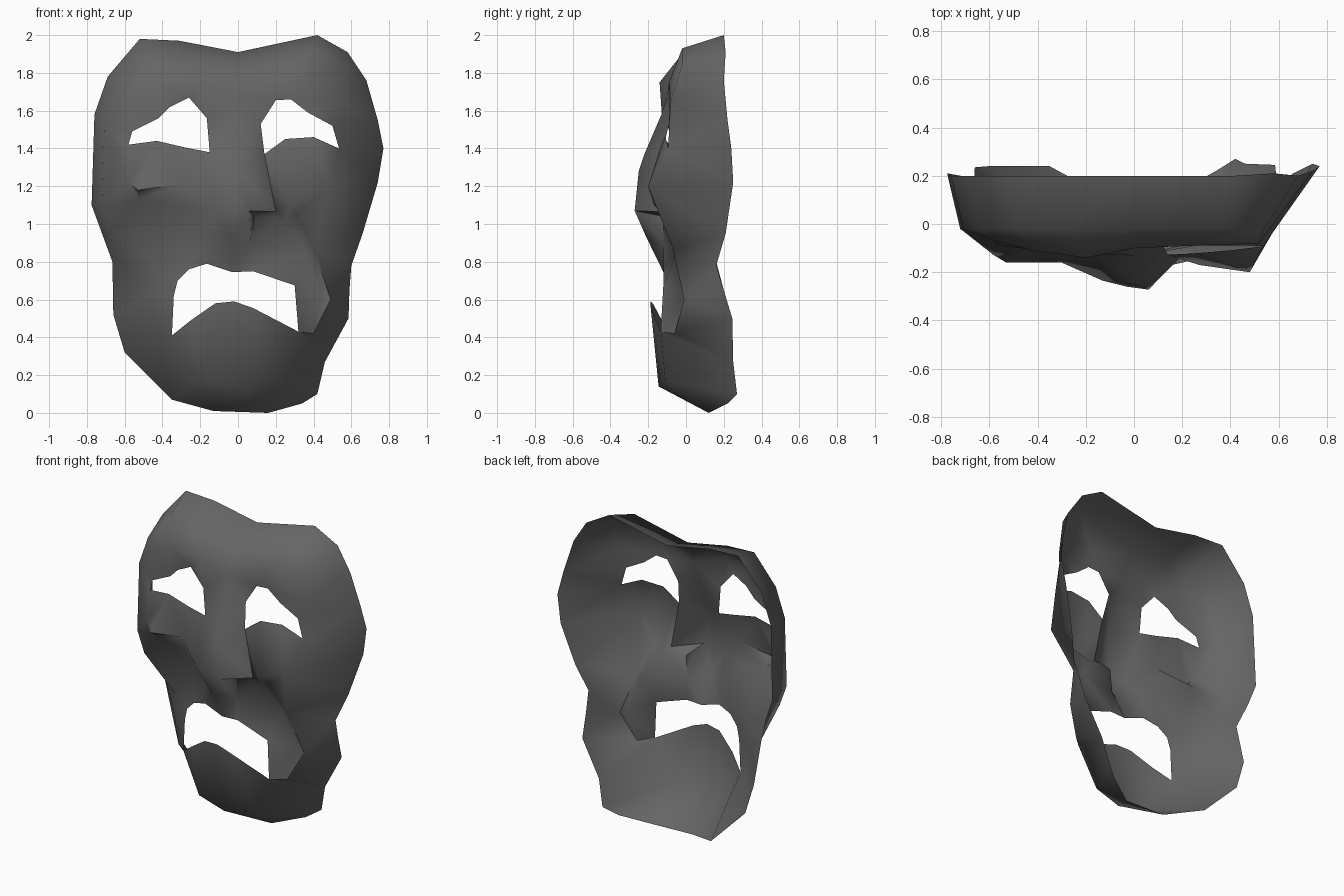
import bpy, bmesh
from mathutils import Vector
from mathutils.geometry import delaunay_2d_cdt

if "Cube" in bpy.data.objects:
    bpy.data.objects.remove(bpy.data.objects["Cube"])

# back rim of the shell (x, y, z), clockwise from the top centre
rim = [(0, .2, 1.91), (.42, .2, 2.0), (.58, .21, 1.91), (.68, .2, 1.76), (.74, .22, 1.55),
       (.77, .24, 1.4), (.74, .25, 1.22), (.66, .21, .95), (.60, .16, .78), (.59, .2, .65),
       (.585, .245, .5), (.46, .25, .27), (.42, .27, .1), (.34, .22, .05), (.16, .12, 0),
       (-.13, .12, .01), (-.35, .24, .07), (-.6, .24, .32), (-.66, .235, .52),
       (-.665, .16, .8), (-.72, .2, .95), (-.775, .21, 1.1), (-.76, .2, 1.58),
       (-.69, .2, 1.78), (-.52, .2, 1.98), (-.31, .2, 1.97)]

# openings (x, z); their depth follows simple curves
left_eye = [(-.58, 1.42), (-.56, 1.49), (-.42, 1.56), (-.36, 1.62), (-.26, 1.67),
            (-.165, 1.56), (-.15, 1.38), (-.28, 1.405), (-.43, 1.44)]
right_eye = [(.14, 1.37), (.12, 1.53), (.2, 1.655), (.28, 1.66), (.37, 1.59),
             (.5, 1.52), (.535, 1.4), (.4, 1.46), (.25, 1.45)]
mouth = [(-.35, .41), (-.34, .62), (-.32, .7), (-.26, .76), (-.165, .79), (-.03, .745),
         (.08, .75), (.3, .675), (.32, .43), (.08, .555), (-.02, .59), (-.12, .58), (-.25, .49)]

def eye_depth(x, z):
    return -.09 if x > 0 and z > 1.5 else -.13 + .13 * x * x

def mouth_depth(x, z):
    if z > .6:
        return -.12 + (.45 * x * x if x < 0 else 0)
    return -.19 + (1.0 if x < 0 else .55) * x * x

# ridges and valleys of the face (x, y, z), each a crease line
creases = {
    "nose": [(0, -.13, 1.58), (.02, -.22, 1.37), (0, -.25, 1.28), (-.03, -.26, 1.08), (-.04, -.21, .93)],
    "nostril_left": [(-.03, -.26, 1.08), (-.13, -.235, 1.07), (-.155, -.12, .93), (-.04, -.21, .93)],
    "nostril_right": [(-.03, -.26, 1.08), (.06, -.272, 1.07), (.07, -.12, .89), (-.04, -.21, .93)],
    "nose_wing": [(.06, -.272, 1.07), (.2, -.13, 1.065)],
    "nose_wing_under": [(.085, -.12, 1.04), (.19, -.1, 1.04)],
    "cheek_left": [(-.58, -.13, 1.22), (-.53, -.16, 1.18), (-.3, -.16, 1.21)],
    "cheek_left_under": [(-.52, -.08, 1.13), (-.3, -.11, 1.1)],
    "cheek_right": [(.27, -.17, 1.1), (.48, -.2, 1.2)],
    "fold_left": [(-.25, -.1, 1.0), (-.42, -.04, .75)],
    "fold_right": [(.27, -.17, 1.1), (.3, -.12, 1.05), (.4, -.07, .87), (.49, -.01, .6)],
    "fold_right_under": [(.25, -.09, 1.02), (.36, -.045, .86), (.44, .0, .62)],
    "brow": [(-.58, -.07, 1.69), (-.42, -.11, 1.75), (-.2, -.14, 1.75), (0, -.1, 1.68),
             (.25, -.09, 1.75), (.52, -.08, 1.65)],
    "chin": [(-.2, -.12, .18), (0, -.145, .14), (.2, -.11, .17)],
    "jaw_left": [(-.42, -.02, .42), (-.47, .0, .62)],
    "jaw_right": [(.4, -.06, .42), (.44, .0, .62)]}

pts, edges, index = [], [], {}

def add_line(line, closed=False):
    ids = []
    for p in line:
        if p not in index:
            index[p] = len(pts)
            pts.append(Vector(p))
        ids.append(index[p])
    edges.extend(zip(ids, ids[1:]))
    if closed:
        edges.append((ids[-1], ids[0]))

def inside(x, z, loop):
    hit = False
    for (x1, z1), (x2, z2) in zip(loop, loop[1:] + loop[:1]):
        if (z1 > z) != (z2 > z) and x < x1 + (z - z1) / (z2 - z1) * (x2 - x1):
            hit = not hit
    return hit

# rim, and the edge where the left and top walls turn into the face
add_line(rim, True)
add_line([(x * .93, -.02, 1 + (z - 1) * .93) for x, y, z in rim[-6:] + rim[:3]])
for loop, depth in ((left_eye, eye_depth), (right_eye, eye_depth), (mouth, mouth_depth)):
    add_line([(x, depth(x, z), z) for x, z in loop], True)
for line in creases.values():
    add_line(line)

# triangulate in the front plane, then push each point to its depth
out = delaunay_2d_cdt([Vector((p.x, p.z)) for p in pts], edges, [], 0, 1e-5)
verts2d, faces, origin = out[0], out[2], out[3]
outer = [(x, z) for x, y, z in rim]
bm = bmesh.new()
bv = []
for v, o in zip(verts2d, origin):
    y = pts[o[0]].y if o else -.1
    bv.append(bm.verts.new((v.x, y, v.y)))
for f in faces:
    cx = sum(verts2d[i].x for i in f) / len(f)
    cz = sum(verts2d[i].y for i in f) / len(f)
    if inside(cx, cz, outer) and not any(inside(cx, cz, h) for h in (left_eye, right_eye, mouth)):
        bm.faces.new([bv[i] for i in f])
bmesh.ops.delete(bm, geom=[v for v in bm.verts if not v.link_faces], context='VERTS')
bm.normal_update()
for f in bm.faces:
    if f.normal.y > 0:
        f.normal_flip()

mesh = bpy.data.meshes.new("mask_shell")
bm.to_mesh(mesh)
bm.free()
mask = bpy.data.objects.new("mask_shell", mesh)
bpy.context.collection.objects.link(mask)

grey = bpy.data.materials.new("dark grey")
grey.diffuse_color = (.13, .13, .13, 1)
grey.use_nodes = True
grey.node_tree.nodes["Principled BSDF"].inputs["Base Color"].default_value = grey.diffuse_color
mesh.materials.append(grey)

# soft shading with the tightest folds kept crisp
bpy.context.view_layer.objects.active = mask
mask.select_set(True)
bpy.ops.object.shade_smooth_by_angle(angle=1.0)
